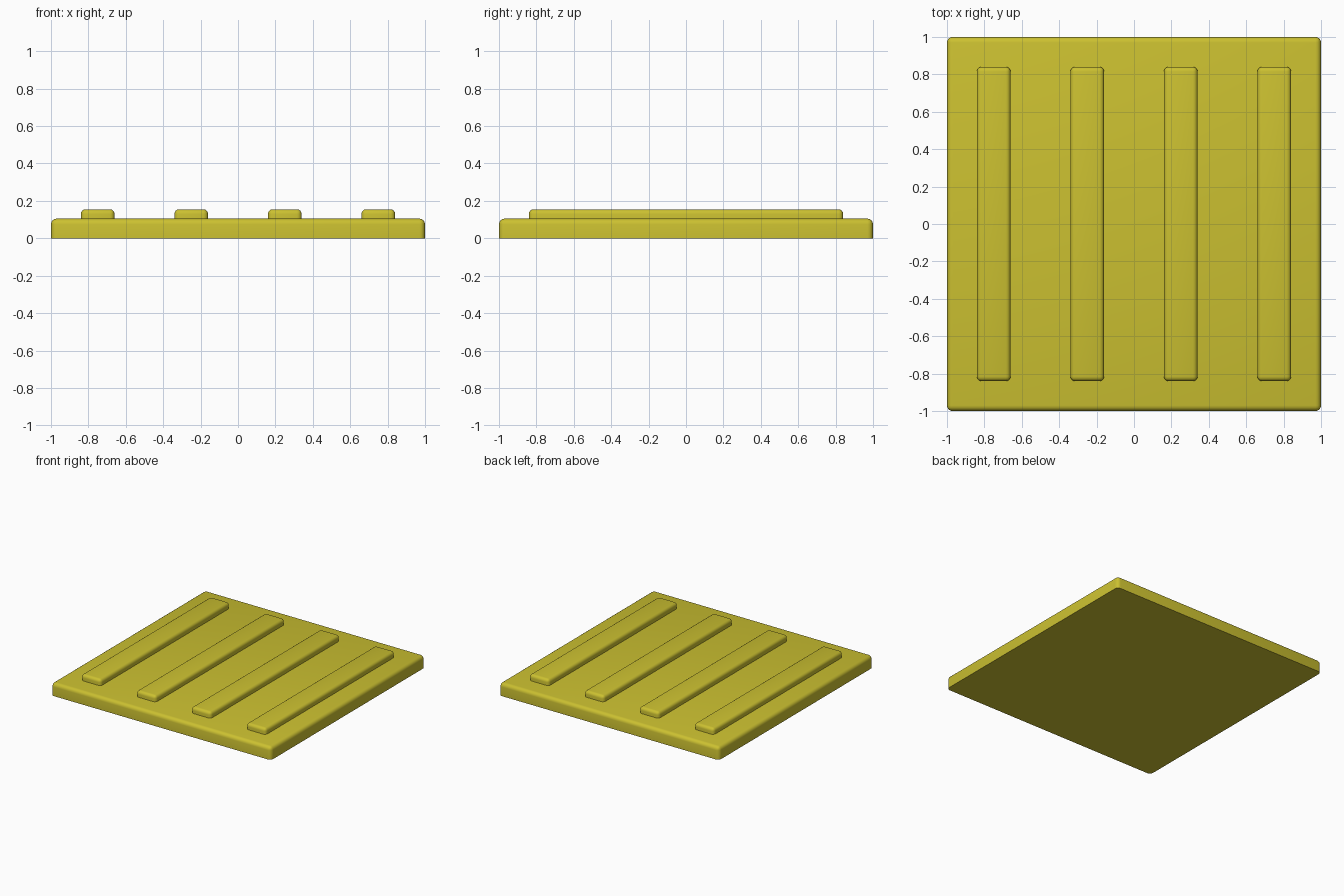
import bpy
import bmesh

if "Cube" in bpy.data.objects:
    bpy.data.objects.remove(bpy.data.objects["Cube"])

yellow = bpy.data.materials.new("safety_yellow")
yellow.diffuse_color = (0.60, 0.53, 0.03, 1)
yellow.use_nodes = True
yellow.node_tree.nodes["Principled BSDF"].inputs["Base Color"].default_value = yellow.diffuse_color


def slab(name, x, size, z0, z1, radius):
    """Box with rounded top and upright edges and a sharp flat underside."""
    bm = bmesh.new()
    bmesh.ops.create_cube(bm, size=1)
    for v in bm.verts:
        v.co.x = v.co.x * size[0] + x
        v.co.y *= size[1]
        v.co.z = z1 if v.co.z > 0 else z0
    edges = [e for e in bm.edges if any(v.co.z > z0 + 1e-4 for v in e.verts)]
    bmesh.ops.bevel(bm, geom=edges, offset=radius, segments=4,
                    profile=0.5, affect='EDGES', clamp_overlap=True)
    mesh = bpy.data.meshes.new(name)
    bm.to_mesh(mesh)
    bm.free()
    mesh.materials.append(yellow)
    obj = bpy.data.objects.new(name, mesh)
    bpy.context.collection.objects.link(obj)
    bpy.ops.object.select_all(action='DESELECT')
    obj.select_set(True)
    bpy.context.view_layer.objects.active = obj
    bpy.ops.object.shade_smooth_by_angle(angle=0.6)
    return obj


# Paving tile base
slab("tile_base", 0, (2, 2), 0, 0.105, 0.03)

# Four raised guide bars, sunk slightly into the base
for i in range(4):
    slab(f"guide_bar_{i + 1}", -0.75 + 0.5 * i, (0.18, 1.68), 0.09, 0.155, 0.025)
